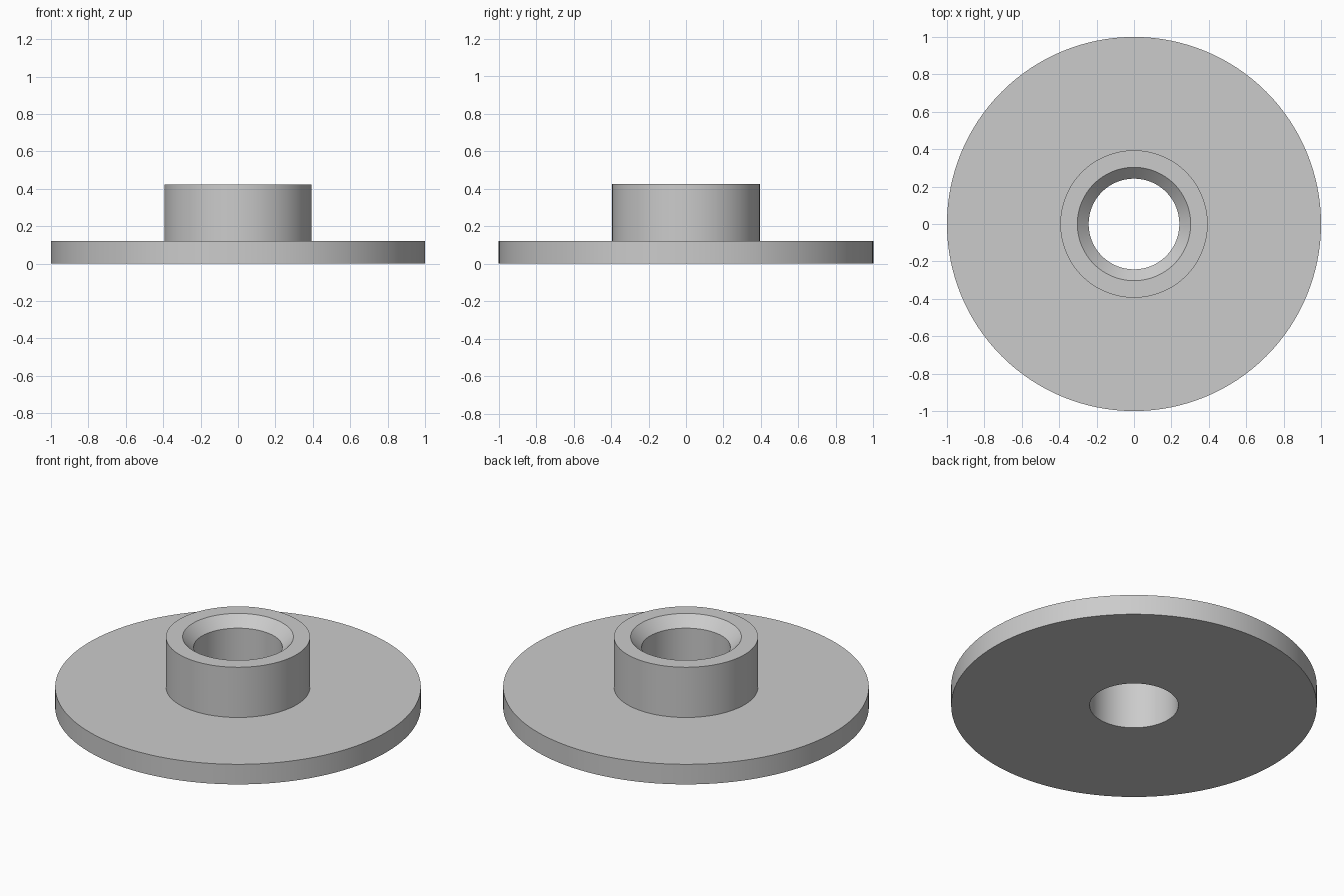
import bpy
import bmesh
from math import radians
from mathutils import Matrix, Vector

cube = bpy.data.objects.get("Cube")
if cube:
    bpy.data.objects.remove(cube)

# Proportions, with the flange radius scaled to 1
UNIT = 1 / 16.5
FLANGE_R, FLANGE_H = 16.5 * UNIT, 2 * UNIT
HUB_R, HUB_H = 6.5 * UNIT, 7 * UNIT
BORE_R, CHAMFER = 4 * UNIT, 1 * UNIT
SEGMENTS = 128

# Plain grey material
grey = bpy.data.materials.new("grey")
grey.use_nodes = True
colour = (0.6, 0.6, 0.6, 1)
grey.diffuse_color = colour
grey.node_tree.nodes["Principled BSDF"].inputs["Base Color"].default_value = colour


def lathe(name, profile):
    """Revolve a closed (radius, height) profile around the z axis."""
    bm = bmesh.new()
    verts = [bm.verts.new((r, 0, z)) for r, z in profile]
    edges = [bm.edges.new((v, verts[i - 1])) for i, v in enumerate(verts)]
    bmesh.ops.spin(bm, geom=verts + edges, cent=(0, 0, 0), axis=(0, 0, 1),
                   angle=radians(360), steps=SEGMENTS, use_merge=True)
    bmesh.ops.remove_doubles(bm, verts=bm.verts, dist=1e-5)
    bmesh.ops.recalc_face_normals(bm, faces=bm.faces)
    mesh = bpy.data.meshes.new(name)
    bm.to_mesh(mesh)
    bm.free()
    mesh.materials.append(grey)
    obj = bpy.data.objects.new(name, mesh)
    bpy.context.collection.objects.link(obj)
    bpy.ops.object.select_all(action="DESELECT")
    obj.select_set(True)
    bpy.context.view_layer.objects.active = obj
    bpy.ops.object.shade_smooth_by_angle(angle=radians(30))
    return obj


# Flange and hub in one turned piece, with a chamfered through bore
lathe("flanged_bushing", [
    (BORE_R, 0),
    (FLANGE_R, 0),
    (FLANGE_R, FLANGE_H),
    (HUB_R, FLANGE_H),
    (HUB_R, HUB_H),
    (BORE_R + CHAMFER, HUB_H),
    (BORE_R, HUB_H - CHAMFER),
])
